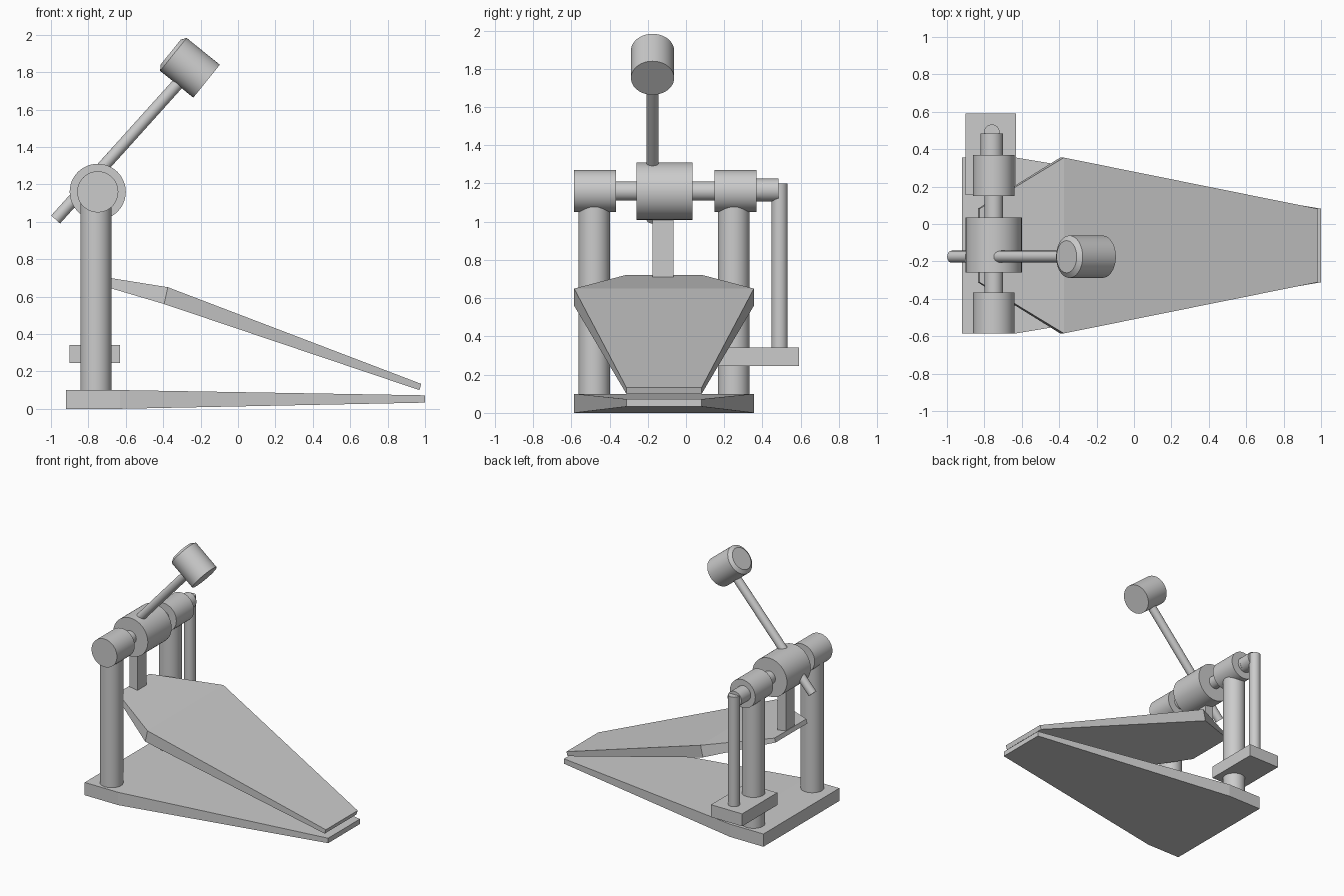
import bpy, bmesh, math
from mathutils import Vector

if "Cube" in bpy.data.objects:
    bpy.data.objects.remove(bpy.data.objects["Cube"])

MID = -0.115  # centre line of the plates in y


def finish(name, bm, smooth=False):
    bmesh.ops.recalc_face_normals(bm, faces=bm.faces)
    me = bpy.data.meshes.new(name)
    bm.to_mesh(me)
    bm.free()
    ob = bpy.data.objects.new(name, me)
    bpy.context.collection.objects.link(ob)
    if smooth:
        bpy.ops.object.select_all(action='DESELECT')
        ob.select_set(True)
        bpy.context.view_layer.objects.active = ob
        bpy.ops.object.shade_smooth_by_angle(angle=math.radians(30))
    return ob


def lathe(name, start, axis, stations, seg=48):
    """Round part along an axis; stations are (distance, radius)."""
    start, axis = Vector(start), Vector(axis).normalized()
    u = axis.orthogonal().normalized()
    v = axis.cross(u)
    bm = bmesh.new()
    rings = []
    for d, r in stations:
        rings.append([bm.verts.new(start + axis * d + r * (
            u * math.cos(2 * math.pi * i / seg) + v * math.sin(2 * math.pi * i / seg)))
            for i in range(seg)])
    for a, b in zip(rings, rings[1:]):
        for i in range(seg):
            j = (i + 1) % seg
            bm.faces.new((a[i], a[j], b[j], b[i]))
    bm.faces.new(rings[0])
    bm.faces.new(rings[-1])
    return finish(name, bm, True)


def rod(name, a, b, r):
    a, b = Vector(a), Vector(b)
    return lathe(name, a, b - a, [(0, r), ((b - a).length, r)])


def plate(name, sections):
    """Tapered plate; sections are (x top, z top, x bottom, z bottom, half width)."""
    bm = bmesh.new()
    rings = [[bm.verts.new(p) for p in (
        (xb, MID - w, zb), (xb, MID + w, zb), (xt, MID + w, zt), (xt, MID - w, zt))]
        for xt, zt, xb, zb, w in sections]
    for a, b in zip(rings, rings[1:]):
        for i in range(4):
            j = (i + 1) % 4
            bm.faces.new((a[i], a[j], b[j], b[i]))
    bm.faces.new(rings[0])
    bm.faces.new(rings[-1])
    return finish(name, bm)


def box(name, lo, hi):
    bm = bmesh.new()
    bmesh.ops.create_cube(bm, size=1)
    for v in bm.verts:
        v.co = [(l + h) / 2 + c * (h - l) for l, h, c in zip(lo, hi, v.co)]
    return finish(name, bm)


# Floor plate and hinged footboard
plate("base_plate", [(-0.92, 0.10, -0.92, 0.0, 0.47),
                     (-0.63, 0.10, -0.63, 0.0, 0.47),
                     (1.0, 0.072, 1.0, 0.033, 0.197)])
plate("footboard", [(-0.825, 0.722, -0.835, 0.69, 0.197),
                    (-0.375, 0.65, -0.395, 0.56, 0.47),
                    (0.98, 0.133, 0.97, 0.10, 0.197)])

# Posts with bearing housings
AX, AZ = -0.75, 1.16
for side, y0, y1 in (("front", -0.585, -0.365), ("back", 0.15, 0.37)):
    yc = -0.48 if side == "front" else 0.25
    rod(side + "_post", (-0.76, yc, 0.09), (-0.76, yc, 1.12), 0.083)
    rod(side + "_bearing", (AX, y0, AZ), (AX, y1, AZ), 0.11)

# Axle, hub and end collar
rod("axle", (AX, -0.583, AZ), (AX, 0.39, AZ), 0.05)
rod("hub", (AX, -0.26, AZ), (AX, 0.035, AZ), 0.15)
rod("axle_end", (-0.76, 0.36, 1.165), (-0.76, 0.485, 1.165), 0.06)

# Drive strap from hub to footboard
box("drive_strap", (-0.82, -0.175, 0.70), (-0.75, -0.065, 1.1))

# Spring rod and its bracket
rod("spring_rod", (-0.76, 0.49, 0.33), (-0.76, 0.49, 1.20), 0.042)
box("spring_bracket", (-0.90, 0.155, 0.245), (-0.63, 0.59, 0.342))

# Beater shaft and head
rod("beater_shaft", (-0.975, -0.175, 1.012), (-0.27, -0.175, 1.795), 0.032)
lathe("beater_head", (-0.168, -0.175, 1.7515), (-0.778, 0, 0.628),
      [(0, 0.113), (0.228, 0.113), (0.247, 0.086)])
